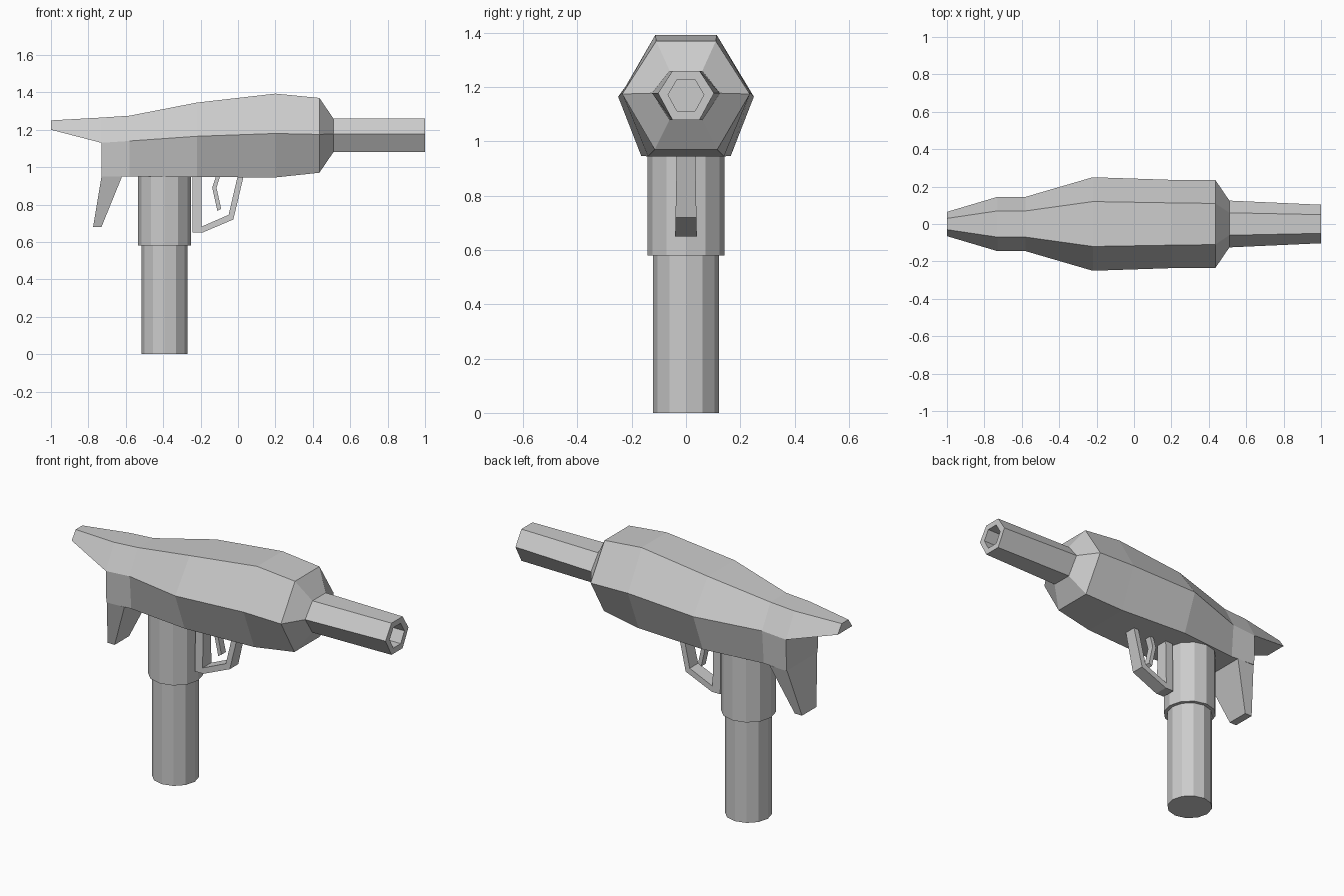
import bpy, bmesh, math

cube = bpy.data.objects.get("Cube")
if cube:
    bpy.data.objects.remove(cube, do_unlink=True)

grey = bpy.data.materials.new("plain grey")
grey.use_nodes = True
colour = (0.6, 0.6, 0.6, 1)
grey.diffuse_color = colour
grey.node_tree.nodes["Principled BSDF"].inputs["Base Color"].default_value = colour


def finish(name, bm):
    bmesh.ops.recalc_face_normals(bm, faces=bm.faces)
    mesh = bpy.data.meshes.new(name)
    bm.to_mesh(mesh)
    bm.free()
    mesh.materials.append(grey)
    obj = bpy.data.objects.new(name, mesh)
    bpy.context.collection.objects.link(obj)
    return obj


def ring(bm, pts):
    return [bm.verts.new(p) for p in pts]


def bridge(bm, a, b):
    for i in range(len(a)):
        j = (i + 1) % len(a)
        bm.faces.new((a[i], a[j], b[j], b[i]))


def hexagon(x, top, mid, bottom, w_top, w_mid, w_bottom):
    return [(x, w_mid, mid), (x, w_top, top), (x, -w_top, top),
            (x, -w_mid, mid), (x, -w_bottom, bottom), (x, w_bottom, bottom)]


def tapered_plate(name, outline, width_at):
    """Side outline in x, z given a half width that may vary with z."""
    bm = bmesh.new()
    left = ring(bm, [(x, width_at(z), z) for x, z in outline])
    right = ring(bm, [(x, -width_at(z), z) for x, z in outline])
    bm.faces.new(left)
    bm.faces.new(right)
    bridge(bm, left, right)
    return finish(name, bm)


def column(name, x, radius, z0, z1):
    bm = bmesh.new()
    bmesh.ops.create_cone(bm, cap_ends=True, segments=12,
                          radius1=radius, radius2=radius, depth=z1 - z0)
    bmesh.ops.translate(bm, verts=bm.verts, vec=(x, 0, (z0 + z1) / 2))
    return finish(name, bm)


# Body, nose, barrel and hollow bore as one run of six-sided sections
sections = [
    (-0.73, 1.265, 1.13, 0.95, 0.07, 0.145, 0.14),
    (-0.58, 1.275, 1.14, 0.95, 0.07, 0.145, 0.13),
    (-0.22, 1.345, 1.165, 0.947, 0.12, 0.25, 0.165),
    (0.2, 1.393, 1.18, 0.945, 0.113, 0.236, 0.14),
    (0.435, 1.37, 1.175, 0.97, 0.11, 0.235, 0.115),
    (0.51, 1.26, 1.178, 1.08, 0.06, 0.125, 0.06),
    (1.0, 1.26, 1.178, 1.08, 0.05, 0.103, 0.05),
    (1.0, 1.228, 1.172, 1.112, 0.033, 0.066, 0.033),
    (0.88, 1.228, 1.172, 1.112, 0.033, 0.066, 0.033),
]
bm = bmesh.new()
rings = [ring(bm, hexagon(*s)) for s in sections]
for a, b in zip(rings, rings[1:]):
    bridge(bm, a, b)
bm.faces.new(rings[-1])

# Rear wall below, and the tail drawn out from the upper half
rear = rings[0]
bm.faces.new((rear[0], rear[3], rear[4], rear[5]))
tail = ring(bm, [(-1, 0.065, 1.2), (-1, 0.03, 1.25), (-1, -0.03, 1.25), (-1, -0.065, 1.2)])
bridge(bm, rear[:4], tail)
bm.faces.new(tail)
finish("body_and_barrel", bm)

# Rear fin
tapered_plate("rear_fin", [(-0.73, 0.95), (-0.775, 0.68), (-0.73, 0.68), (-0.62, 0.95)],
              lambda z: 0.065 + (z - 0.68) / 0.27 * 0.07)

# Grip
column("grip_sleeve", -0.393, 0.142, 0.58, 1.0)
column("grip", -0.393, 0.122, 0.0, 0.6)

# Trigger guard, slightly narrower at the top
tapered_plate("trigger_guard",
              [(-0.243, 0.96), (-0.243, 0.65), (-0.19, 0.65), (-0.025, 0.72), (0.032, 0.96),
               (0.0, 0.96), (-0.05, 0.745), (-0.195, 0.682), (-0.195, 0.96)],
              lambda z: 0.04 - (z - 0.65) * 0.02)

# Trigger
tapered_plate("trigger",
              [(-0.115, 0.96), (-0.138, 0.89), (-0.11, 0.765), (-0.09, 0.778),
               (-0.115, 0.89), (-0.093, 0.96)],
              lambda z: 0.02)
